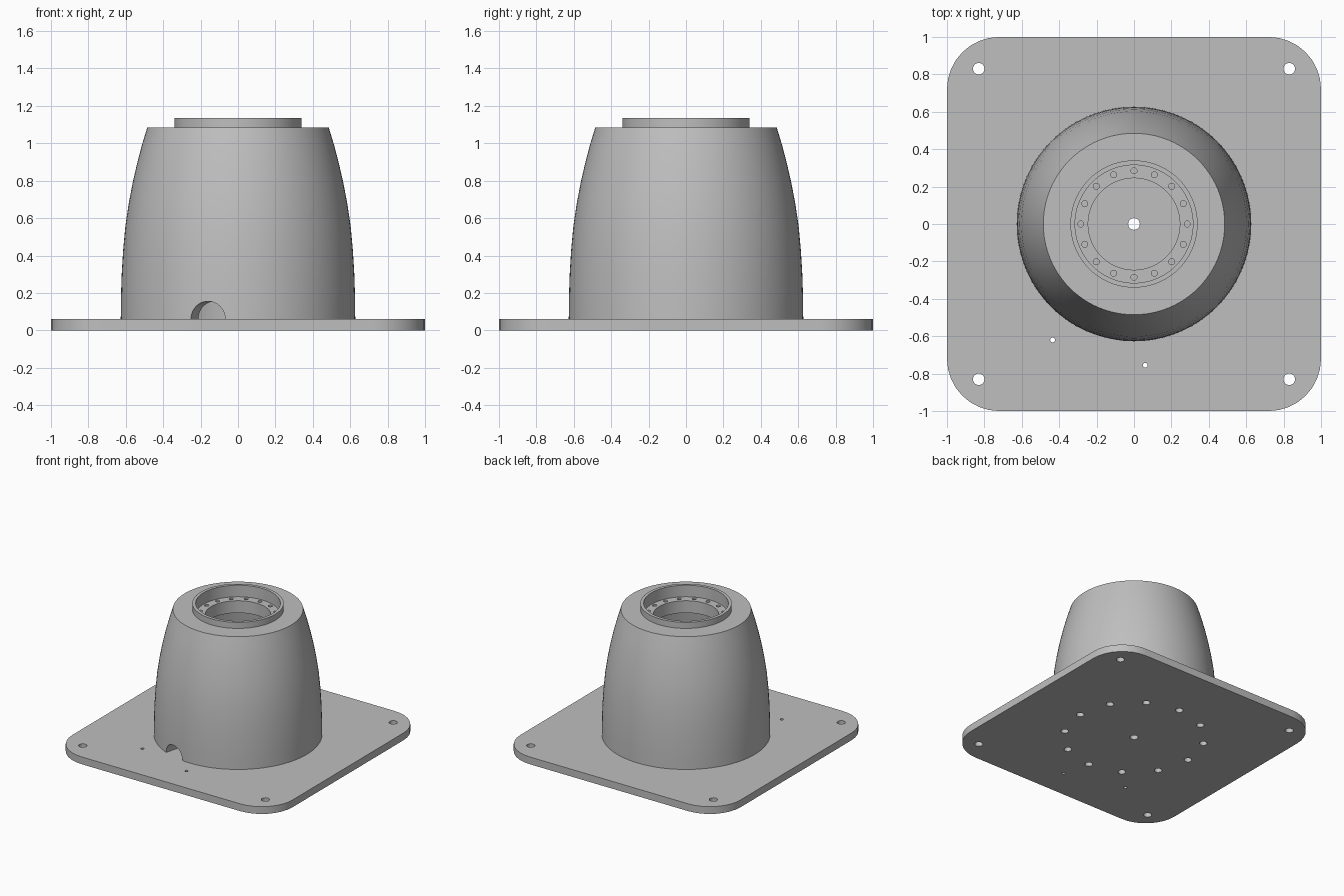
import bpy
import bmesh
from math import cos, sin, pi, radians
from mathutils import Matrix, Vector

if "Cube" in bpy.data.objects:
    bpy.data.objects.remove(bpy.data.objects["Cube"])

GREY = (0.52, 0.52, 0.52, 1.0)
grey = bpy.data.materials.new("plain grey")
grey.use_nodes = True
grey.diffuse_color = GREY
grey.node_tree.nodes["Principled BSDF"].inputs["Base Color"].default_value = GREY

PLATE_TOP = 0.06
LEDGE = 1.04


def make_object(name, bm):
    bmesh.ops.recalc_face_normals(bm, faces=bm.faces)
    mesh = bpy.data.meshes.new(name)
    bm.to_mesh(mesh)
    bm.free()
    mesh.materials.append(grey)
    obj = bpy.data.objects.new(name, mesh)
    bpy.context.collection.objects.link(obj)
    return obj


def lathe(name, profile, steps=96):
    """Revolve a closed (radius, height) outline round z."""
    bm = bmesh.new()
    verts = [bm.verts.new((r, 0, z)) for r, z in profile]
    edges = [bm.edges.new((v, verts[i - 1])) for i, v in enumerate(verts)]
    bmesh.ops.spin(bm, geom=verts + edges, cent=(0, 0, 0), axis=(0, 0, 1),
                   angle=2 * pi, steps=steps, use_merge=True)
    bmesh.ops.remove_doubles(bm, verts=bm.verts, dist=1e-5)
    return make_object(name, bm)


def drill(bm, x, y, z0, z1, radius):
    """Add an upright cylinder to a cutter."""
    bmesh.ops.create_cone(bm, cap_ends=True, segments=24, radius1=radius,
                          radius2=radius, depth=z1 - z0,
                          matrix=Matrix.Translation((x, y, (z0 + z1) / 2)))


def drill_ring(bm, count, ring, z0, z1, radius):
    for i in range(count):
        a = 2 * pi * i / count
        drill(bm, ring * cos(a), ring * sin(a), z0, z1, radius)


def cut(target, bm):
    cutter = make_object("cutter", bm)
    cutter.hide_render = True
    mod = target.modifiers.new("holes", 'BOOLEAN')
    mod.operation, mod.solver, mod.object = 'DIFFERENCE', 'EXACT', cutter
    bpy.context.view_layer.objects.active = target
    bpy.ops.object.modifier_apply(modifier=mod.name)
    bpy.data.objects.remove(cutter)


def smooth(obj):
    bpy.ops.object.select_all(action='DESELECT')
    obj.select_set(True)
    bpy.context.view_layer.objects.active = obj
    bpy.ops.object.shade_smooth_by_angle(angle=radians(28))


# Base plate with rounded corners
bm = bmesh.new()
bmesh.ops.create_cube(bm, size=1, matrix=Matrix.Translation((0, 0, PLATE_TOP / 2))
                      @ Matrix.Diagonal((2, 2, PLATE_TOP, 1)))
corners = [e for e in bm.edges if abs(e.verts[0].co.z - e.verts[1].co.z) > 0.01]
bmesh.ops.bevel(bm, geom=corners, offset=0.28, segments=8, profile=0.5, affect='EDGES')
base_plate = make_object("base_plate", bm)

# Plate holes: corners, centre, two pin holes and the fixing circle
bm = bmesh.new()
for sx in (-1, 1):
    for sy in (-1, 1):
        drill(bm, 0.83 * sx, 0.83 * sy, -0.1, 0.2, 0.031)
drill(bm, 0, 0, -0.1, 0.2, 0.031)
for x, y in ((-0.435, -0.62), (0.06, -0.755)):
    drill(bm, x, y, -0.1, 0.2, 0.013)
drill_ring(bm, 12, 0.53, -0.1, 0.2, 0.029)
cut(base_plate, bm)
smooth(base_plate)

# Hollow bell-shaped housing with a stepped mouth
outer = [(0.627, PLATE_TOP), (0.626, 0.17), (0.622, 0.3), (0.614, 0.43),
         (0.602, 0.56), (0.584, 0.68), (0.563, 0.79), (0.54, 0.89),
         (0.514, 0.99), (0.485, 1.085)]
mouth = [(0.315, 1.085), (0.315, LEDGE), (0.245, LEDGE), (0.245, 0.94)]
inner = [(r - 0.15, z) for r, z in reversed(outer[:-2])]
inner[0] = (inner[0][0], 0.94)
housing = lathe("housing", outer + mouth + inner)

# Cable notch through the wall, screw holes below and on the ledge
bm = bmesh.new()
outward = Vector((-0.16, -0.6, 0)).normalized()
turn = outward.to_track_quat('Z', 'Y').to_matrix().to_4x4()
bmesh.ops.create_cone(bm, cap_ends=True, segments=40, radius1=0.095, radius2=0.095,
                      depth=0.5, matrix=Matrix.Translation(outward * 0.6
                                                           + Vector((0, 0, PLATE_TOP))) @ turn)
cut(housing, bm)
bm = bmesh.new()
drill_ring(bm, 12, 0.53, -0.1, 0.2, 0.029)
drill_ring(bm, 16, 0.285, LEDGE - 0.06, LEDGE + 0.02, 0.016)
cut(housing, bm)
smooth(housing)

# Raised collar round the mouth
collar = lathe("collar", [(0.34, 1.085), (0.34, 1.135), (0.315, 1.135), (0.315, 1.085)])
smooth(collar)
